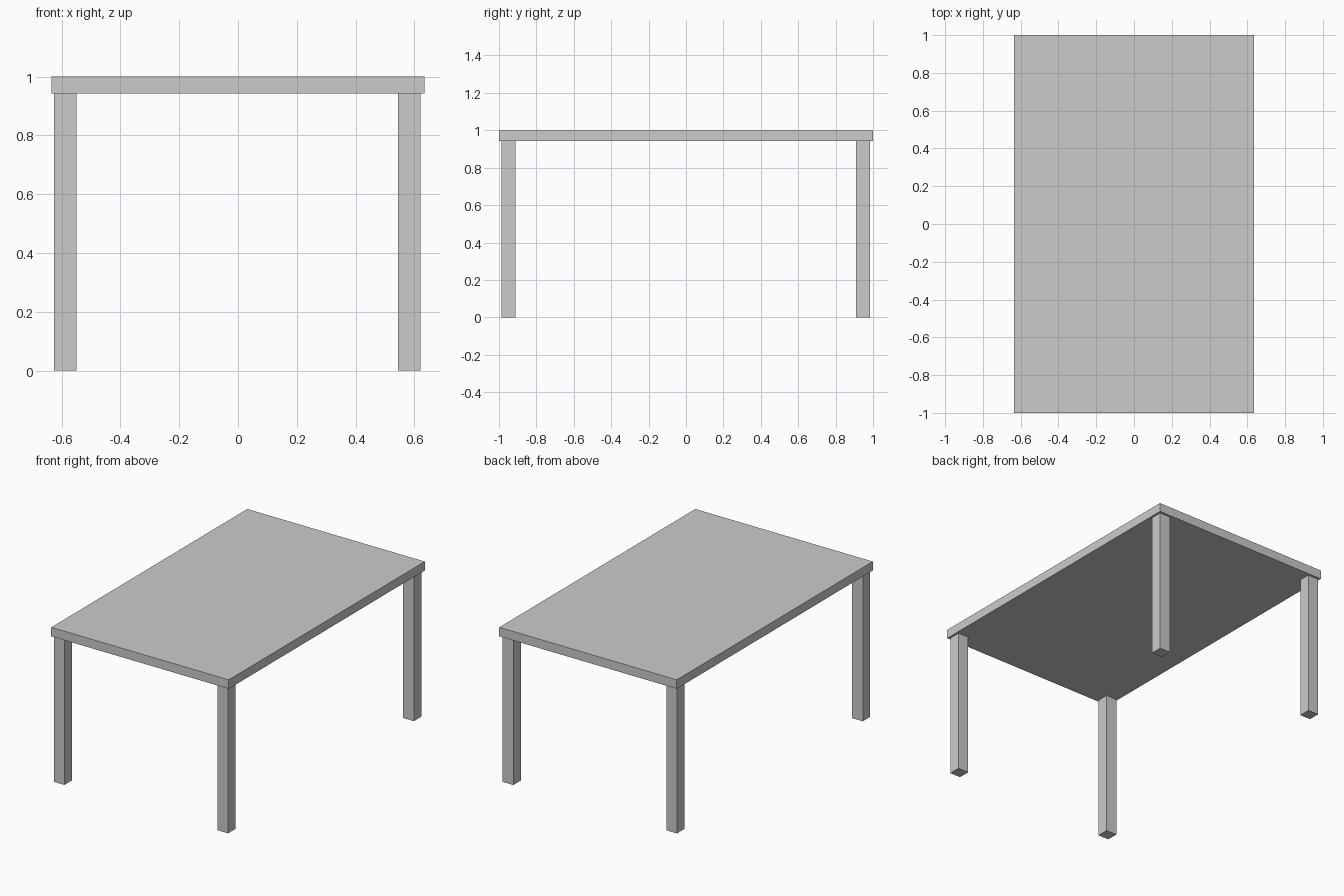
import bpy

if "Cube" in bpy.data.objects:
    bpy.data.objects.remove(bpy.data.objects["Cube"])


def box(name, x0, x1, y0, y1, z0, z1):
    bpy.ops.mesh.primitive_cube_add(size=1)
    ob = bpy.context.object
    ob.name = name
    ob.location = ((x0 + x1) / 2, (y0 + y1) / 2, (z0 + z1) / 2)
    ob.scale = (x1 - x0, y1 - y0, z1 - z0)
    bpy.ops.object.transform_apply(location=True, rotation=False, scale=True)
    return ob


UNDERSIDE = 0.942
LEG = 0.076

# Table top
box("table_top", -0.634, 0.634, -1, 1, UNDERSIDE, 1)

# Four square legs, each given by its lower x and y edges
legs = {
    "front_left_leg": (-0.625, -0.987),
    "front_right_leg": (0.544, -0.987),
    "back_left_leg": (-0.625, 0.909),
    "back_right_leg": (0.544, 0.909),
}
for name, (x, y) in legs.items():
    box(name, x, x + LEG, y, y + LEG, 0, UNDERSIDE)
